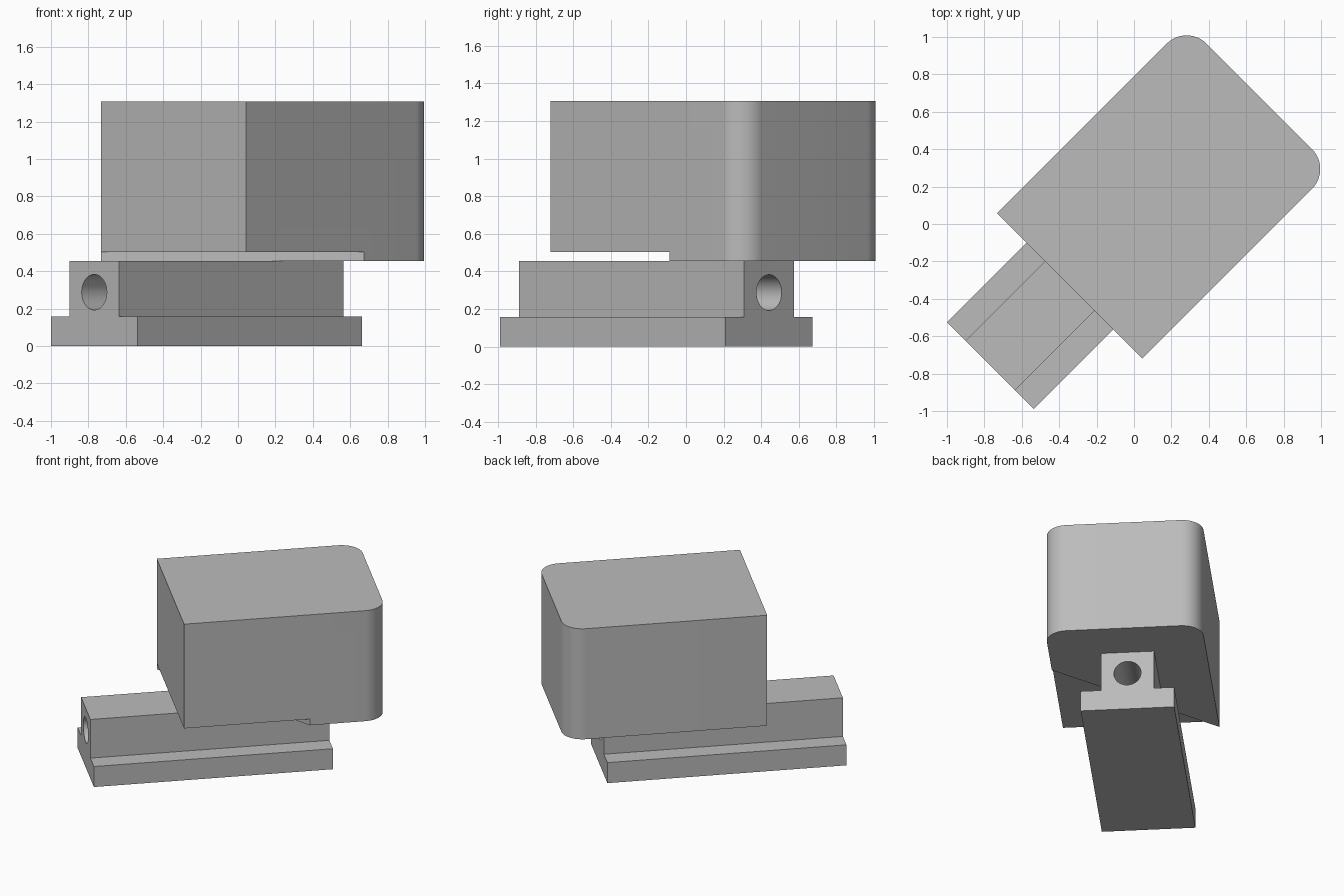
import bpy, bmesh, math
from mathutils import Matrix, Vector

if "Cube" in bpy.data.objects:
    bpy.data.objects.remove(bpy.data.objects["Cube"])

grey = bpy.data.materials.new("plain grey")
grey.diffuse_color = (0.5, 0.5, 0.5, 1)
grey.use_nodes = True
grey.node_tree.nodes["Principled BSDF"].inputs["Base Color"].default_value = grey.diffuse_color
TURN = Matrix.Rotation(math.radians(45), 4, 'Z')  # whole model sits diagonally


def prism(name, outline, direction):
    """Extrude a closed 3D outline along a direction, turned to the diagonal."""
    bm = bmesh.new()
    face = bm.faces.new([bm.verts.new(p) for p in outline])
    new = bmesh.ops.extrude_face_region(bm, geom=[face])["geom"]
    bmesh.ops.translate(bm, vec=Vector(direction),
                        verts=[g for g in new if isinstance(g, bmesh.types.BMVert)])
    bmesh.ops.recalc_face_normals(bm, faces=bm.faces)
    bm.transform(TURN)
    mesh = bpy.data.meshes.new(name)
    bm.to_mesh(mesh)
    bm.free()
    mesh.materials.append(grey)
    ob = bpy.data.objects.new(name, mesh)
    bpy.context.collection.objects.link(ob)
    return ob


def cut(ob, cutter):
    """Subtract the cutter, apply, then smooth the curved sides."""
    bpy.context.view_layer.objects.active = ob
    mod = ob.modifiers.new("cut", 'BOOLEAN')
    mod.operation, mod.solver, mod.object = 'DIFFERENCE', 'EXACT', cutter
    bpy.ops.object.select_all(action='DESELECT')
    ob.select_set(True)
    bpy.ops.object.modifier_apply(modifier=mod.name)
    bpy.data.objects.remove(cutter, do_unlink=True)
    bpy.ops.object.shade_smooth_by_angle(angle=math.radians(30))


def arc(cx, cy, r, start, end, n):
    return [(cx + r * math.cos(a), cy + r * math.sin(a))
            for a in (math.radians(start + (end - start) * i / n) for i in range(n + 1))]


# Rail: T-shaped bar with a round bore along its length
back, front = -1.079, 0.617
mid, base_w, rib_w = 0.008, 0.328, 0.187
base_h, rib_h = 0.158, 0.456
half = [(base_w, 0), (base_w, base_h), (rib_w, base_h), (rib_w, rib_h)]
section = [(mid + y, z) for y, z in half] + [(mid - y, z) for y, z in reversed(half)]
rail = prism("rail", [(back, y, z) for y, z in section], (front - back, 0, 0))
ring = arc(mid, 0.288, 0.095, 0, 360, 48)[:-1]
cut(rail, prism("bore_cutter", [(back - 0.1, y, z) for y, z in ring], (front - back + 0.2, 0, 0)))

# Housing: tall box with two rounded vertical edges at the far end
u0, u1, v0, v1, r = -0.478, 0.956, -0.54, 0.558, 0.15
plan = [(u0, v0)] + arc(u1 - r, v0 + r, r, -90, 0, 16) + arc(u1 - r, v1 - r, r, 0, 90, 16) + [(u0, v1)]
bottom, top = 0.456, 1.308
housing = prism("housing", [(x, y, bottom) for x, y in plan], (0, 0, top - bottom))

# Shallow triangular relief under one corner of the housing
p, q = Vector((0.414, v0)), Vector((u0, v1))
ext = (p - q) * 0.2
tri = [p + ext, q - ext, Vector((-1.0, -1.0))]
cut(housing, prism("relief_cutter", [(c.x, c.y, 0.3) for c in tri], (0, 0, 0.504 - 0.3)))
